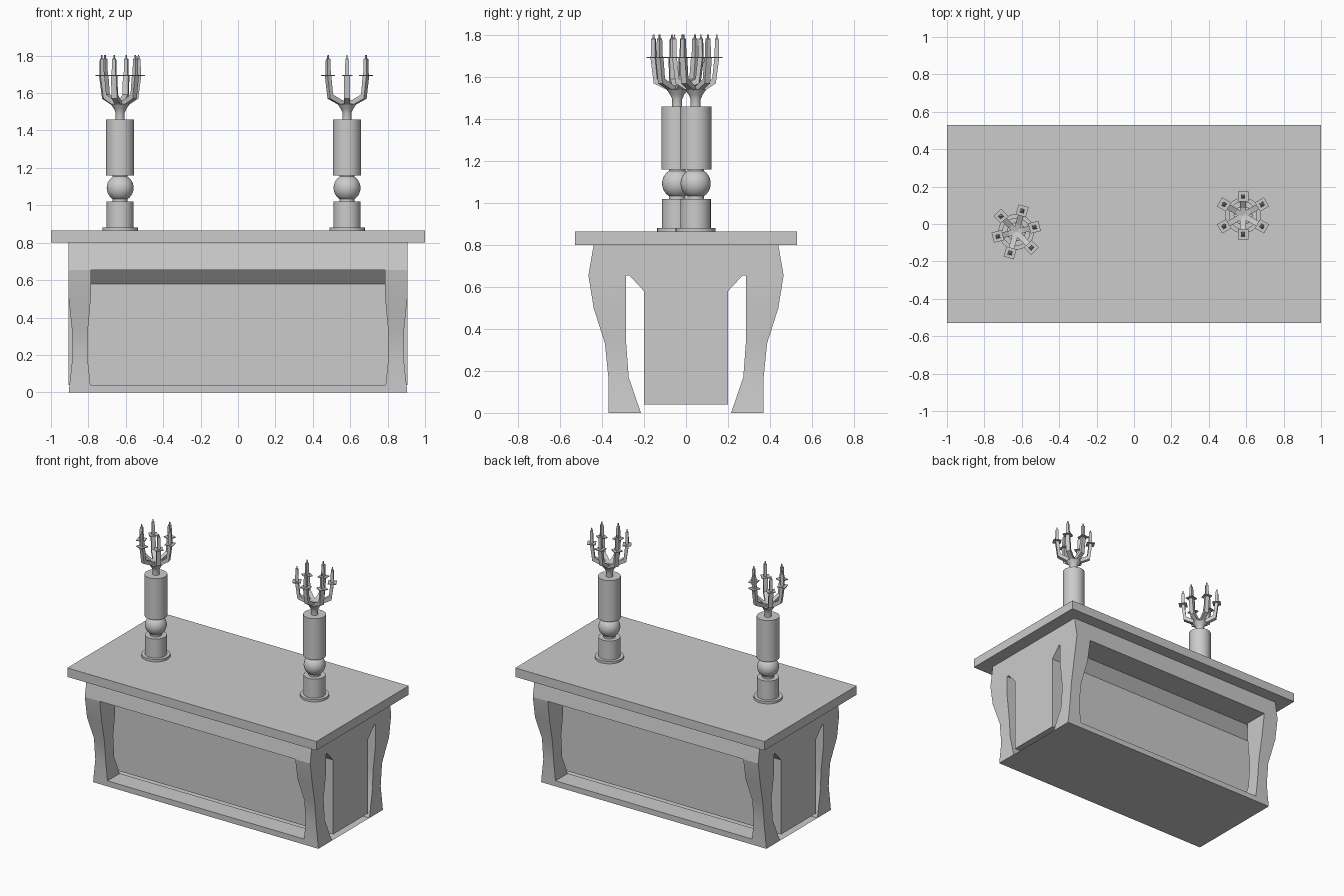
import bpy, bmesh, math
from mathutils import Matrix, Vector

if "Cube" in bpy.data.objects:
    bpy.data.objects.remove(bpy.data.objects["Cube"])


def finish(name, bm, smooth=True, matrix=None):
    if matrix is not None:
        bm.transform(matrix)
    bmesh.ops.recalc_face_normals(bm, faces=bm.faces)
    me = bpy.data.meshes.new(name)
    bm.to_mesh(me)
    bm.free()
    ob = bpy.data.objects.new(name, me)
    bpy.context.collection.objects.link(ob)
    if smooth:
        bpy.ops.object.select_all(action='DESELECT')
        bpy.context.view_layer.objects.active = ob
        ob.select_set(True)
        bpy.ops.object.shade_smooth_by_angle(angle=math.radians(30))
    return ob


def loft(bm, rings):
    """Skin a list of equal-length point rings and cap both ends."""
    vs = [[bm.verts.new(p) for p in ring] for ring in rings]
    n = len(vs[0])
    for a, b in zip(vs, vs[1:]):
        for i in range(n):
            j = (i + 1) % n
            bm.faces.new((a[i], a[j], b[j], b[i]))
    bm.faces.new(vs[0][::-1])
    bm.faces.new(vs[-1])


def extrude_x(name, profile, half):
    """Profile of (y, z) points extruded along x."""
    bm = bmesh.new()
    loft(bm, [[(x, y, z) for y, z in profile] for x in (-half, half)])
    return finish(name, bm)


def rect(hx, hy, z, cx=0, cy=0):
    return [(cx + sx * hx, cy + sy * hy, z) for sx, sy in ((-1, -1), (1, -1), (1, 1), (-1, 1))]


def lathe(name, profile, x, y, n=32):
    bm = bmesh.new()
    loft(bm, [[(x + r * math.cos(2 * math.pi * i / n), y + r * math.sin(2 * math.pi * i / n), z)
               for i in range(n)] for r, z in profile])
    return finish(name, bm)


# Table top slab
bm = bmesh.new()
loft(bm, [rect(1, 0.53, 0.80), rect(1, 0.53, 0.865)])
finish("table_top", bm, False)

# Apron and centre core in one section, chamfered where they meet
half = [(0.44, 0.80), (0.465, 0.655), (0.27, 0.655), (0.2, 0.58), (0.2, 0.04)]
extrude_x("apron_and_core", half + [(-y, z) for y, z in reversed(half)], 0.905)

# Corner legs: z, outer x, inner x, outer y, inner y
levels = [(0.655, 0.905, 0.785, 0.465, 0.285), (0.50, 0.905, 0.787, 0.44, 0.285),
          (0.33, 0.887, 0.803, 0.386, 0.285), (0.17, 0.887, 0.803, 0.37, 0.273),
          (0.0, 0.905, 0.785, 0.37, 0.215)]
for sx in (-1, 1):
    for sy in (-1, 1):
        bm = bmesh.new()
        loft(bm, [[(sx * xo, sy * yo, z), (sx * xi, sy * yo, z),
                   (sx * xi, sy * yi, z), (sx * xo, sy * yi, z)] for z, xo, xi, yo, yi in levels])
        finish("leg", bm)

# Bottom rails and floor sheet
for s in (-1, 1):
    extrude_x("bottom_rail", [(s * 0.37, 0), (s * 0.37, 0.04), (s * 0.229, 0.04), (s * 0.215, 0)], 0.79)
bm = bmesh.new()
bm.faces.new([bm.verts.new(p) for p in reversed(rect(0.905, 0.216, 0))])
me_floor = finish("floor_sheet", bm, False)


def candelabrum(x, y, turn):
    # Turned column
    lathe("column_foot", [(0.095, 0.865), (0.095, 0.882), (0.072, 0.882), (0.072, 1.02)], x, y)
    lathe("column_neck", [(0.04, 1.02), (0.04, 1.16)], x, y)
    bm = bmesh.new()
    bmesh.ops.create_uvsphere(bm, u_segments=32, v_segments=16, radius=0.072)
    finish("column_ball", bm, True, Matrix.Translation((x, y, 1.093)))
    lathe("column_shaft", [(0.075, 1.16), (0.075, 1.46)], x, y)
    lathe("arm_socket", [(0.024, 1.46), (0.024, 1.495), (0.033, 1.515), (0.05, 1.54), (0.03, 1.545)], x, y)
    for k in range(6):
        a = 90 + 60 * k
        R = 0.101 if k % 3 == 0 else 0.117
        m = Matrix.Translation((x, y, 0)) @ Matrix.Rotation(math.radians(a + turn), 4, 'Z')
        # Bent arm
        arm = [(0, 1.53), (0.05, 1.54), (R - 0.005, 1.57), (R + 0.011, 1.69),
               (R - 0.012, 1.69), (R - 0.022, 1.592), (0.04, 1.563), (0, 1.553)]
        bm = bmesh.new()
        loft(bm, [[(r, t, z) for r, z in arm] for t in (-0.015, 0.015)])
        finish("candle_arm", bm, False, m)
        # Drip plate
        bm = bmesh.new()
        loft(bm, [rect(0.028, 0.028, z, R) for z in (1.69, 1.696)])
        finish("drip_plate", bm, False, m)
        # Candle with wick
        bm = bmesh.new()
        loft(bm, [rect(h, h, z, R) for h, z in
                  ((0.011, 1.696), (0.009, 1.782), (0.004, 1.786), (0.003, 1.803))])
        finish("candle", bm, False, m)


candelabrum(0.583, 0.046, 0)
candelabrum(-0.63, -0.042, -76)
